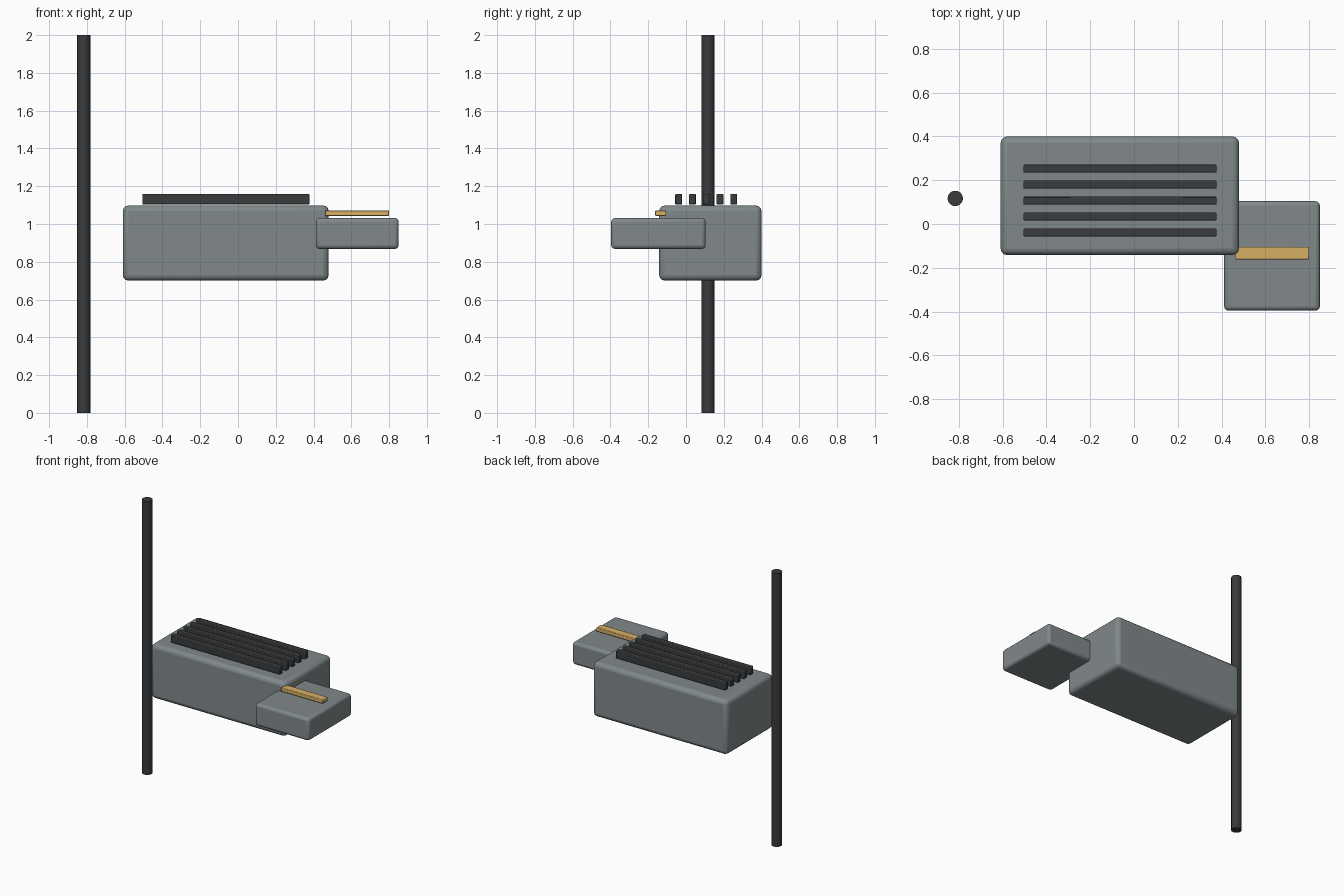
import bpy

if "Cube" in bpy.data.objects:
    bpy.data.objects.remove(bpy.data.objects["Cube"])


def material(name, rgb):
    m = bpy.data.materials.new(name)
    m.diffuse_color = (*rgb, 1)
    m.use_nodes = True
    m.node_tree.nodes["Principled BSDF"].inputs["Base Color"].default_value = m.diffuse_color
    return m


dark = material("dark_metal", (0.04, 0.043, 0.047))
grey = material("grey_metal", (0.22, 0.25, 0.26))
brass = material("brass", (0.68, 0.43, 0.13))


def box(name, x, y, z, bevel, mat, segments=3):
    """Rounded box from (min, max) ranges on each axis."""
    ranges = (x, y, z)
    bpy.ops.mesh.primitive_cube_add(size=1, location=[(a + b) / 2 for a, b in ranges])
    ob = bpy.context.object
    ob.name = name
    ob.scale = [b - a for a, b in ranges]
    bpy.ops.object.transform_apply(location=False, rotation=False, scale=True)
    mod = ob.modifiers.new("rounded_edges", 'BEVEL')
    mod.width = bevel
    mod.segments = segments
    ob.data.materials.append(mat)
    bpy.ops.object.shade_smooth_by_angle()
    return ob


# Main housing
box("housing", (-0.61, 0.48), (-0.142, 0.40), (0.70, 1.098), 0.03, grey)

# Side block, overlapping the housing corner
box("side_block", (0.412, 0.85), (-0.396, 0.104), (0.868, 1.032), 0.02, grey)

# Brass strip just above the side block
box("brass_strip", (0.462, 0.80), (-0.163, -0.105), (1.043, 1.072), 0.004, brass, 2)

# Row of cooling fins
for i in range(5):
    y = -0.039 + i * 0.073
    box(f"fin_{i + 1}", (-0.506, 0.378), (y - 0.018, y + 0.018), (1.102, 1.159), 0.005, dark, 2)

# Upright pole
bpy.ops.mesh.primitive_cylinder_add(vertices=24, radius=0.035, depth=2, location=(-0.817, 0.117, 1))
pole = bpy.context.object
pole.name = "pole"
pole.data.materials.append(dark)
bpy.ops.object.shade_smooth_by_angle()
